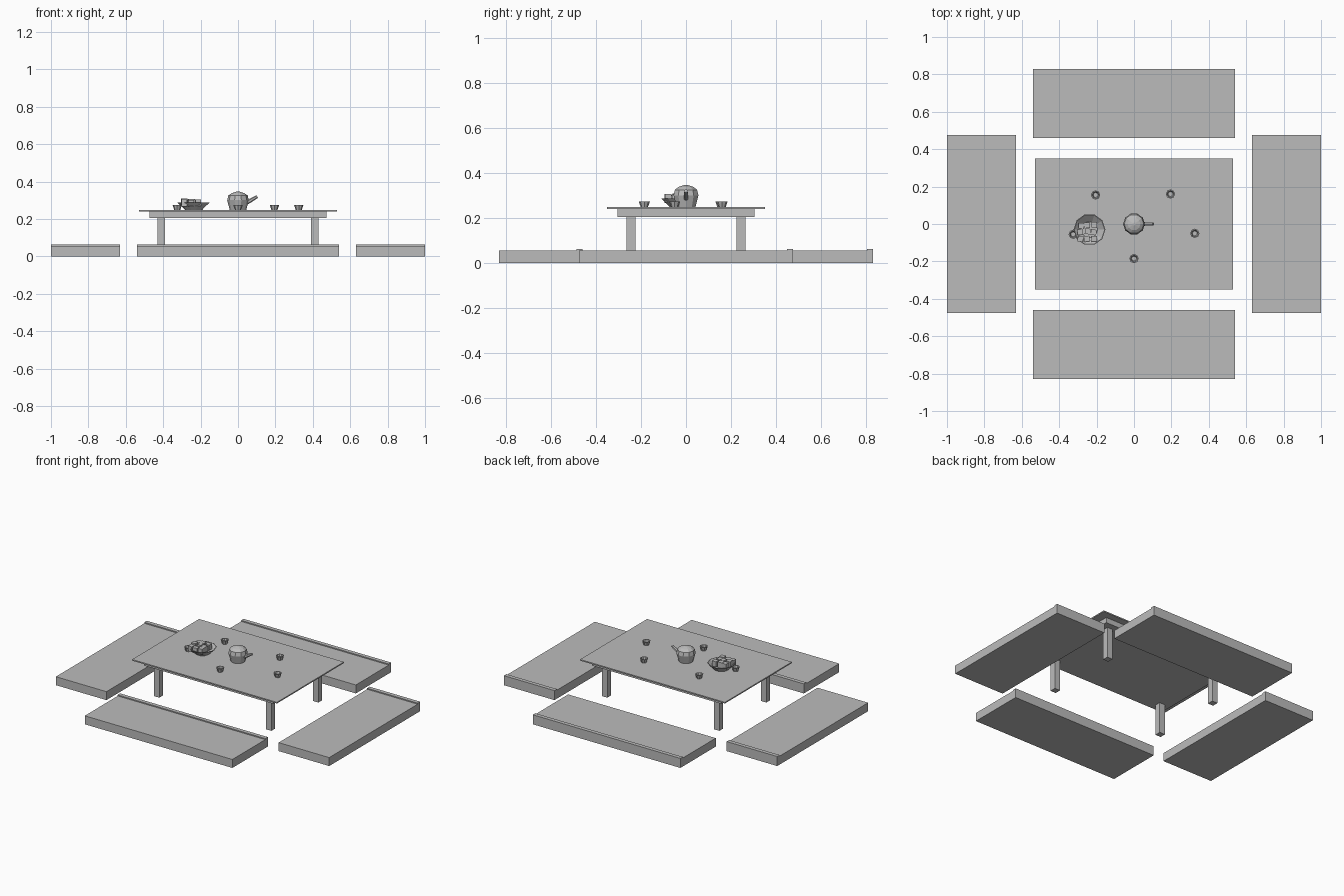
import bpy
import bmesh
import random
from math import cos, sin, pi
from mathutils import Matrix, Vector

random.seed(4)
cube = bpy.data.objects.get("Cube")
if cube:
    bpy.data.objects.remove(cube)

grey = bpy.data.materials.new("plain grey")
grey.use_nodes = True
grey.diffuse_color = (0.5, 0.5, 0.5, 1)
grey.node_tree.nodes["Principled BSDF"].inputs["Base Color"].default_value = (0.5, 0.5, 0.5, 1)


def finish(name, bm):
    bmesh.ops.recalc_face_normals(bm, faces=bm.faces)
    mesh = bpy.data.meshes.new(name)
    bm.to_mesh(mesh)
    bm.free()
    mesh.materials.append(grey)
    obj = bpy.data.objects.new(name, mesh)
    bpy.context.collection.objects.link(obj)
    return obj


def add_box(bm, low, high, turn=0):
    low, high = Vector(low), Vector(high)
    matrix = (Matrix.Translation((low + high) / 2) @ Matrix.Rotation(turn, 4, "Z")
              @ Matrix.Diagonal((high - low).to_4d()))
    bmesh.ops.create_cube(bm, size=1, matrix=matrix)


def box(name, low, high):
    bm = bmesh.new()
    add_box(bm, low, high)
    return finish(name, bm)


def lathe(name, profile, centre, sides):
    """Revolve (radius, height) points; both ends lie on the axis or are capped."""
    bm = bmesh.new()
    rings = [[bm.verts.new((centre[0] + r * cos(2 * pi * i / sides),
                            centre[1] + r * sin(2 * pi * i / sides), z))
              for i in range(sides)] for r, z in profile]
    for a, b in zip(rings, rings[1:]):
        for i in range(sides):
            j = (i + 1) % sides
            bm.faces.new((a[i], a[j], b[j], b[i]))
    bm.faces.new(rings[0])
    bm.faces.new(rings[-1])
    return finish(name, bm)


# Low seat platforms, each with a slim ridge along its back edge
def platform(name, x0, x1, y0, y1):
    bm = bmesh.new()
    add_box(bm, (x0, y0, 0), (x1, y1, 0.056))
    add_box(bm, (x0, y1 - 0.026, 0.056), (x1, y1, 0.063))
    finish(name, bm)


platform("front_seat", -0.54, 0.54, -0.83, -0.46)
platform("back_seat", -0.54, 0.54, 0.46, 0.83)
platform("right_seat", -1, -0.63, -0.475, 0.475)
platform("left_seat", 0.63, 1, -0.475, 0.475)

# Table
TOP = 0.248
box("table_top", (-0.53, -0.35, 0.24), (0.53, 0.35, TOP))
box("table_apron", (-0.473, -0.305, 0.205), (0.473, 0.305, 0.24))
for side, sx in (("left", 1), ("right", -1)):
    for end, sy in (("front", -1), ("back", 1)):
        x, y = 0.41 * sx, 0.245 * sy
        box(f"{end}_{side}_leg", (x - 0.02, y - 0.02, 0), (x + 0.02, y + 0.02, 0.205))

# Teapot with a domed top
lathe("teapot_body", [(0.044, TOP), (0.058, 0.3), (0.052, 0.325), (0.034, 0.338), (0.008, 0.346)],
      (0, 0), 10)

# Slanting spout
start, tip = Vector((0.035, 0, 0.28)), Vector((0.103, 0, 0.32))
bm = bmesh.new()
aim = (tip - start).to_track_quat("Z", "Y").to_matrix().to_4x4()
bmesh.ops.create_cone(bm, cap_ends=True, segments=6, radius1=0.012, radius2=0.008,
                      depth=(tip - start).length,
                      matrix=Matrix.Translation((start + tip) / 2) @ aim)
finish("teapot_spout", bm)

# Open cups around the table
cup_profile = [(0.016, TOP), (0.025, 0.274), (0.019, 0.274), (0.013, 0.254)]
for i, spot in enumerate([(-0.205, 0.155), (0.195, 0.16), (0.325, -0.05), (0, -0.185), (-0.325, -0.055)]):
    lathe(f"cup_{i + 1}", cup_profile, spot, 8)

# Flared dish holding a pile of small square snacks
dish = Vector((-0.238, -0.03))
lathe("dish", [(0.045, TOP), (0.085, 0.287), (0.081, 0.287), (0.044, 0.255)], dish, 10)
bm = bmesh.new()
for ix in range(3):
    for iy in range(3):
        x = dish.x - 0.012 + 0.034 * (ix - 1) + random.uniform(-0.004, 0.004)
        y = dish.y - 0.012 + 0.034 * (iy - 1) + random.uniform(-0.004, 0.004)
        top = 0.298 + random.uniform(0, 0.012)
        add_box(bm, (x - 0.015, y - 0.015, top - 0.035), (x + 0.015, y + 0.015, top),
                random.uniform(-0.15, 0.15))
finish("snacks", bm)
